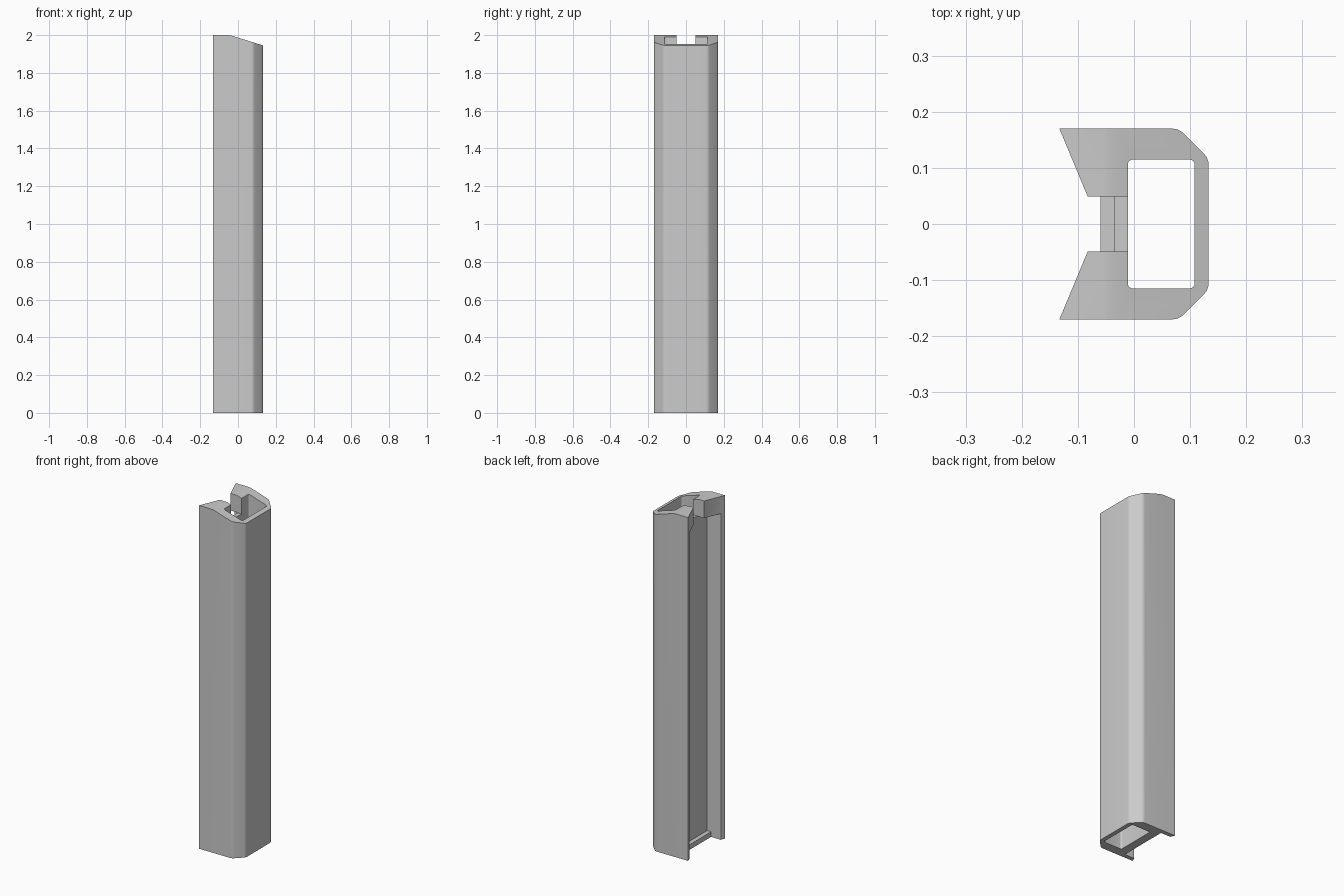
import bpy
import bmesh
import math
from mathutils import Vector

cube = bpy.data.objects.get("Cube")
if cube:
    bpy.data.objects.remove(cube)

grey = bpy.data.materials.new("plain_grey")
grey.use_nodes = True
colour = (0.6, 0.6, 0.6, 1)
grey.diffuse_color = colour
grey.node_tree.nodes["Principled BSDF"].inputs["Base Color"].default_value = colour


def rounded(points, radii, steps=4):
    """Round the corners of a closed 2D outline with small curves."""
    out = []
    for i, (p, r) in enumerate(zip(points, radii)):
        p = Vector(p)
        if not r:
            out.append(p)
            continue
        a = p + (Vector(points[i - 1]) - p).normalized() * r
        b = p + (Vector(points[(i + 1) % len(points)]) - p).normalized() * r
        for k in range(steps + 1):
            t = k / steps
            out.append(a * (1 - t) ** 2 + p * 2 * t * (1 - t) + b * t * t)
    return out


def prism(name, outline, low, high, axis="z"):
    """Extrude an outline along z, or an xz outline along y."""
    bm = bmesh.new()
    place = (lambda u, v: (u, v, low)) if axis == "z" else (lambda u, v: (u, low, v))
    face = bm.faces.new([bm.verts.new(place(*p)) for p in outline])
    grown = bmesh.ops.extrude_face_region(bm, geom=[face])["geom"]
    move = (0, 0, high - low) if axis == "z" else (0, high - low, 0)
    bmesh.ops.translate(bm, vec=move, verts=[g for g in grown if isinstance(g, bmesh.types.BMVert)])
    bmesh.ops.recalc_face_normals(bm, faces=bm.faces)
    mesh = bpy.data.meshes.new(name)
    bm.to_mesh(mesh)
    bm.free()
    mesh.materials.append(grey)
    ob = bpy.data.objects.new(name, mesh)
    bpy.context.collection.objects.link(ob)
    return ob


def rect(x0, x1, y):
    return [(x0, -y), (x1, -y), (x1, y), (x0, y)]


def cut(target, cutter):
    """Subtract a cutter, apply the result and discard the cutter."""
    cutter.hide_render = True
    bpy.ops.object.select_all(action="DESELECT")
    bpy.context.view_layer.objects.active = target
    target.select_set(True)
    mod = target.modifiers.new("cut", "BOOLEAN")
    mod.operation = "DIFFERENCE"
    mod.solver = "EXACT"
    mod.object = cutter
    bpy.ops.object.modifier_apply(modifier=mod.name)
    bpy.data.objects.remove(cutter)


# Outer column with flared rear edges and chamfered front corners
half = [(-0.083, 0.05), (-0.133, 0.17), (0.08, 0.17), (0.133, 0.117)]
outline = half + [(x, -y) for x, y in reversed(half)]
radii = [0, 0, 0.012, 0.012, 0.012, 0.012, 0, 0]
column = prism("column", rounded(outline, radii), 0, 2)

# Rectangular bore running the full height
bore = rounded(rect(-0.011, 0.108, 0.115), [0.01] * 4)
cut(column, prism("bore_cutter", bore, -0.1, 2.1))

# Rear channel below the head, stepped to leave a sill at the foot
cut(column, prism("channel_cutter", rect(-0.3, -0.035, 0.145), 0.03, 1.9))
cut(column, prism("sill_cutter", rect(-0.3, -0.06, 0.145), -0.1, 0.1))

# Slot through the head
cut(column, prism("slot_cutter", rect(-0.3, 0.03, 0.049), 1.9, 2.1))

# Sloping top with a softened bend
slope = [(-0.06, 2.001), (-0.045, 1.999), (-0.03, 1.996), (0.15, 1.94), (0.15, 2.2), (-0.06, 2.2)]
cut(column, prism("slope_cutter", slope, -0.4, 0.4, "y"))

bpy.ops.object.select_all(action="DESELECT")
bpy.context.view_layer.objects.active = column
column.select_set(True)
bpy.ops.object.shade_smooth_by_angle(angle=math.radians(30))
